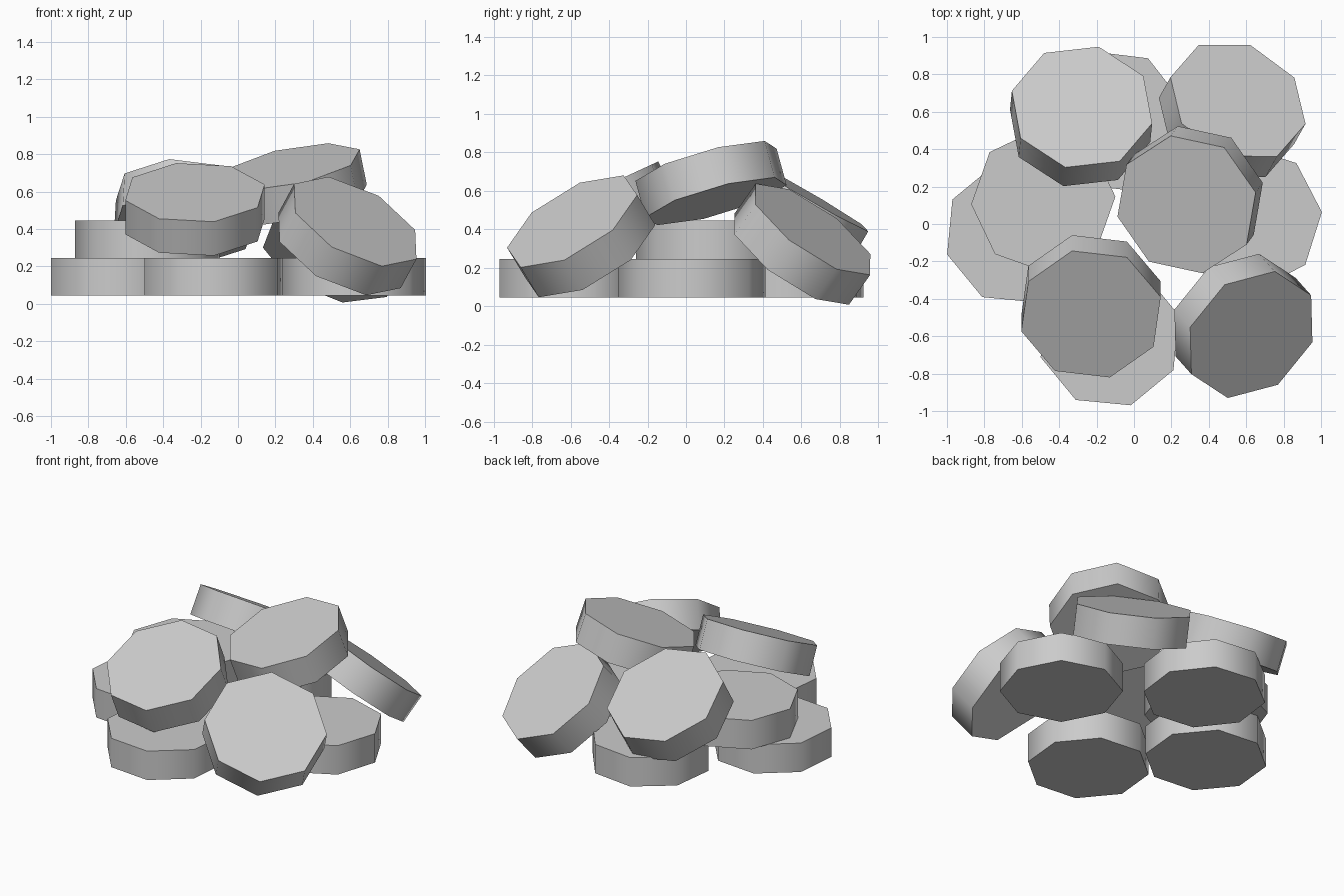
import bpy
import math
from mathutils import Vector, Matrix

cube = bpy.data.objects.get("Cube")
if cube:
    bpy.data.objects.remove(cube, do_unlink=True)

RADIUS, THICKNESS = 0.386, 0.2

grey = bpy.data.materials.new("plain_grey")
grey.use_nodes = True
grey.diffuse_color = (0.6, 0.6, 0.6, 1)
grey.node_tree.nodes["Principled BSDF"].inputs["Base Color"].default_value = grey.diffuse_color


def disc(name, centre, normal, heading):
    """Octagonal disc facing along normal, with one corner at heading (degrees) seen from above."""
    n = Vector(normal).normalized()
    a = math.radians(heading)
    flat = Vector((math.cos(a), math.sin(a), 0))
    flat.z = -n.dot(flat) / n.z
    x = flat.normalized()
    y = n.cross(x)
    bpy.ops.mesh.primitive_cylinder_add(vertices=8, radius=RADIUS, depth=THICKNESS)
    ob = bpy.context.object
    ob.name = name
    # put a corner of the octagon on the local x axis
    first = ob.data.vertices[0].co
    ob.data.transform(Matrix.Rotation(-math.atan2(first.y, first.x), 4, 'Z'))
    ob.data.materials.append(grey)
    bpy.ops.object.shade_smooth_by_angle(angle=math.radians(50))
    turn = Matrix((x, y, n)).transposed().to_4x4()
    ob.matrix_world = Matrix.Translation(centre) @ turn


UP = (0, 0, 1)

# Discs lying flat: a bottom layer of four and one stacked on it
disc("bottom_disc_side_right", (-0.63, -0.05, 0.145), UP, 17)
disc("bottom_disc_front", (-0.13, -0.60, 0.145), UP, 17)
disc("bottom_disc_side_left", (0.62, 0.03, 0.145), UP, 5)
disc("bottom_disc_back", (-0.115, 0.55, 0.145), UP, 15.5)
disc("stacked_disc", (-0.485, 0.126, 0.345), UP, 3)

# Discs leaning on the pile
disc("leaning_disc_back_right", (-0.283, 0.575, 0.495), (0.05, 0.5, 0.86), 254.5)
disc("leaning_disc_back_left", (0.525, 0.605, 0.322), (0.31, 0.55, 0.775), -19)
disc("leaning_disc_top", (0.30, 0.13, 0.64), (-0.19, -0.26, 0.947), -77)
disc("leaning_disc_front_right", (-0.23, -0.44, 0.505), (0, -0.42, 0.907), 106.6)
disc("leaning_disc_front_left", (0.585, -0.545, 0.363), (0.42, -0.47, 0.776), -7)
